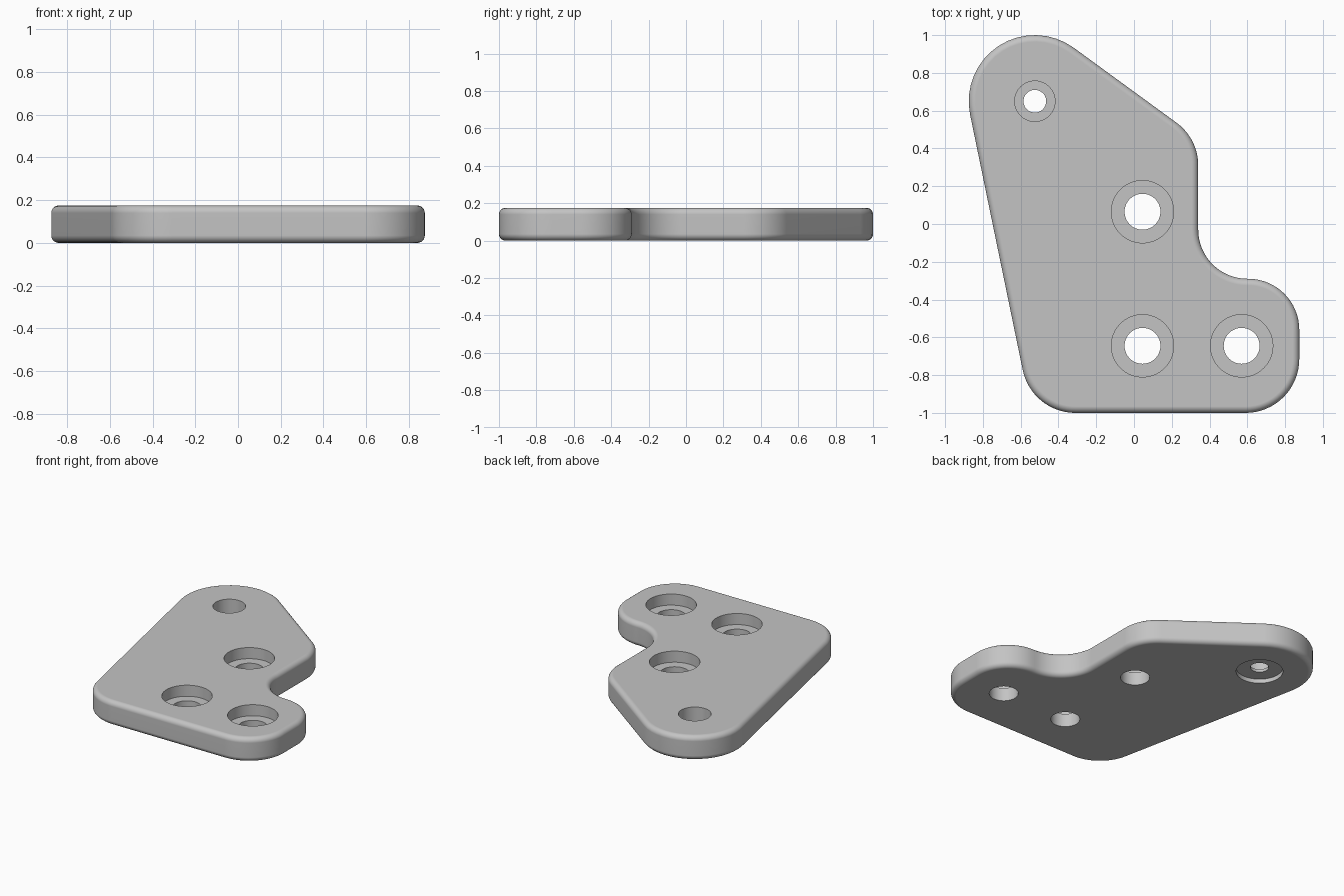
import bpy
import bmesh
from math import sin, cos, pi, radians

THICK, ROUND = 0.175, 0.035

cube = bpy.data.objects.get("Cube")
if cube:
    bpy.data.objects.remove(cube, do_unlink=True)

grey = bpy.data.materials.new("plain_grey")
grey.use_nodes = True
colour = (0.55, 0.55, 0.55, 1)
grey.diffuse_color = colour
grey.node_tree.nodes["Principled BSDF"].inputs["Base Color"].default_value = colour


def loft(name, rings):
    """Skin matching closed rings of points and cap both ends."""
    bm = bmesh.new()
    loops = [[bm.verts.new(p) for p in ring] for ring in rings]
    n = len(loops[0])
    for low, high in zip(loops, loops[1:]):
        for i in range(n):
            j = (i + 1) % n
            bm.faces.new((low[i], low[j], high[j], high[i]))
    bm.faces.new(loops[0][::-1])
    bm.faces.new(loops[-1])
    bmesh.ops.recalc_face_normals(bm, faces=bm.faces)
    mesh = bpy.data.meshes.new(name)
    bm.to_mesh(mesh)
    bm.free()
    mesh.materials.append(grey)
    obj = bpy.data.objects.new(name, mesh)
    bpy.context.collection.objects.link(obj)
    return obj


# Outline corners, counter-clockwise: centre x, y, radius, start and end angle
CORNERS = [
    (-0.31, -0.715, 0.285, 191.8, 270),
    (0.59, -0.715, 0.285, 270, 360),
    (0.605, -0.56, 0.27, 0, 90),
    (0.60, -0.03, 0.26, 270, 180),   # inner corner, runs backwards
    (0.06, 0.31, 0.28, 0, 54),
    (-0.525, 0.65, 0.35, 54, 191.8),
]


def outline(inset, z, steps=16):
    points = []
    for cx, cy, r, a, b in CORNERS:
        r += inset if b < a else -inset
        for i in range(steps + 1):
            t = radians(a + (b - a) * i / steps)
            points.append((cx + r * cos(t), cy + r * sin(t), z))
    return points


# Plate with rounded upper and lower rims
quarter = [i * pi / 12 for i in range(7)]
rim = [(ROUND * (1 - sin(t)), ROUND * (1 - cos(t))) for t in quarter]
levels = rim + [(inset, THICK - z) for inset, z in reversed(rim)]
plate = loft("bracket_plate", [outline(inset, z) for inset, z in levels])


def drill(x, y, profile, sides=64):
    """Cut a stepped round hole given (radius, height) pairs."""
    rings = [[(x + r * cos(2 * pi * i / sides), y + r * sin(2 * pi * i / sides), z)
              for i in range(sides)] for r, z in profile]
    cutter = loft("hole_cutter", rings)
    cutter.hide_render = True
    mod = plate.modifiers.new("hole", "BOOLEAN")
    mod.operation = "DIFFERENCE"
    mod.solver = "EXACT"
    mod.object = cutter
    bpy.ops.object.modifier_apply(modifier=mod.name)
    bpy.data.objects.remove(cutter, do_unlink=True)


bpy.ops.object.select_all(action="DESELECT")
bpy.context.view_layer.objects.active = plate
plate.select_set(True)

# Three counterbored screw holes
seat = THICK - 0.08
for x, y in ((0.045, 0.065), (0.045, -0.645), (0.57, -0.645)):
    drill(x, y, [(0.095, -0.1), (0.095, seat), (0.165, seat), (0.165, 0.3)])

# Small pivot hole: deep pocket above, shallow wide recess below
drill(-0.525, 0.65, [(0.153, -0.1), (0.153, 0.03), (0.06, 0.03),
                     (0.06, 0.05), (0.107, 0.05), (0.107, 0.3)])

# Smooth walls with crisp hole edges
bpy.ops.object.shade_smooth_by_angle(angle=radians(35))
weighted = plate.modifiers.new("even_shading", "WEIGHTED_NORMAL")
weighted.keep_sharp = True
